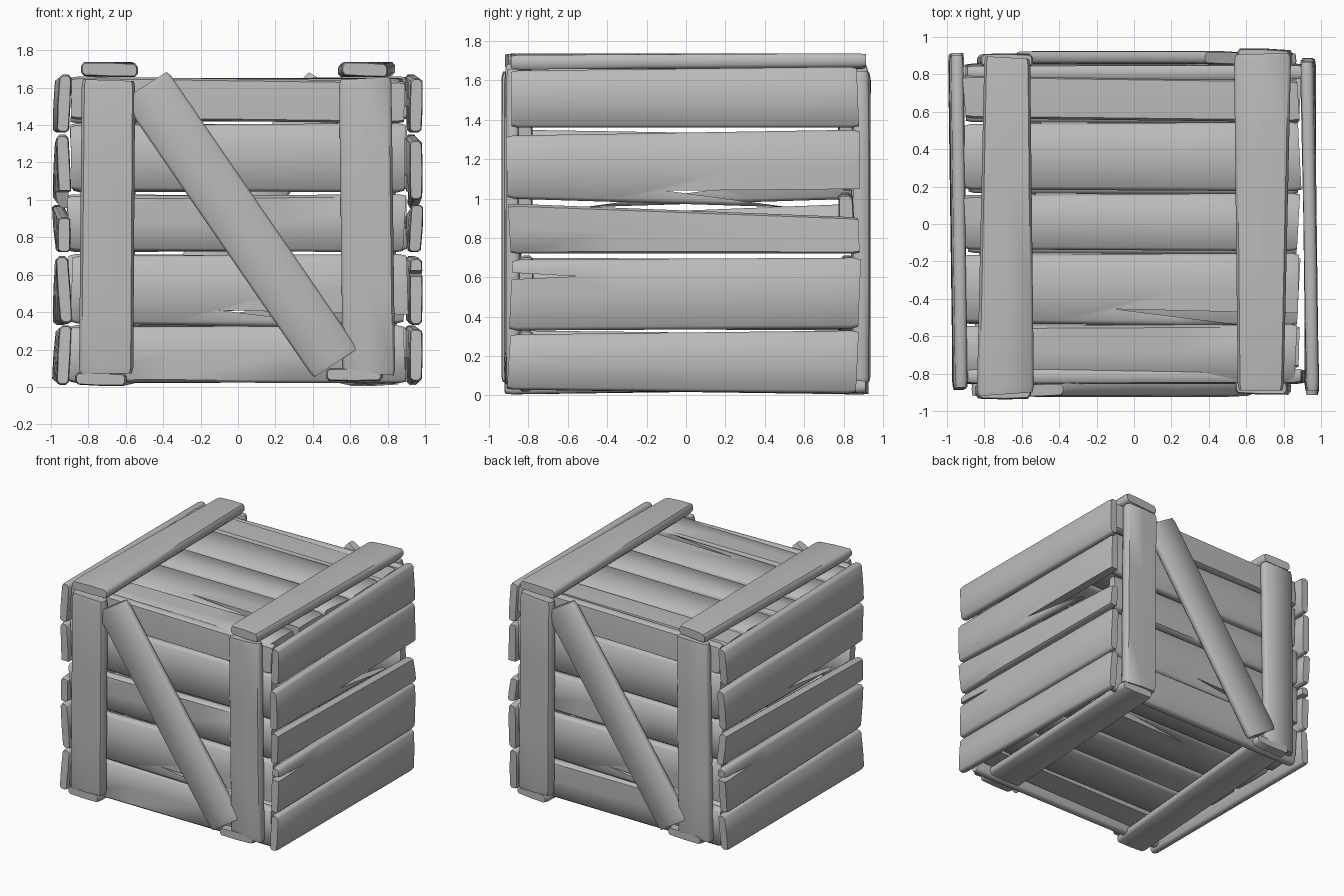
import bpy, bmesh, random
from math import radians
from mathutils import Matrix

random.seed(4)
cube = bpy.data.objects.get("Cube")
if cube:
    bpy.data.objects.remove(cube, do_unlink=True)

wood = bpy.data.materials.new("plain_grey_wood")
wood.use_nodes = True
wood.diffuse_color = (0.5, 0.5, 0.5, 1)
wood.node_tree.nodes["Principled BSDF"].inputs["Base Color"].default_value = (0.5, 0.5, 0.5, 1)

# Chamfered, slightly crowned cross-section: (across width, through thickness)
SECTION = [(0, .25), (0, .7), (.05, .95), (.5, 1.0), (.95, .95),
           (1, .7), (1, .25), (.95, .03), (.5, 0), (.05, .03)]
STATIONS = [0, .02, .3, .65, .98, 1]


def frame(u, v, w):
    """Matrix with length, width and outward directions as columns."""
    return Matrix((u, v, w)).transposed().to_4x4()


FRONT = frame((1, 0, 0), (0, 0, 1), (0, -1, 0))
SIDE = frame((0, 1, 0), (0, 0, 1), (1, 0, 0))
TOP = frame((1, 0, 0), (0, 1, 0), (0, 0, 1))
BOTTOM = frame((1, 0, 0), (0, -1, 0), (0, 0, -1))
TOP_LONG = frame((0, 1, 0), (-1, 0, 0), (0, 0, 1))
BOTTOM_LONG = frame((0, 1, 0), (1, 0, 0), (0, 0, -1))
FRONT_TALL = frame((0, 0, 1), (-1, 0, 0), (0, -1, 0))
DIAGONAL = frame((.565, 0, -.825), (.825, 0, .565), (0, -1, 0))
TURN = Matrix.Rotation(radians(180), 4, 'Z')


def make_object(name, bm, matrix):
    bmesh.ops.transform(bm, matrix=matrix, verts=bm.verts)
    bmesh.ops.recalc_face_normals(bm, faces=bm.faces)
    mesh = bpy.data.meshes.new(name)
    bm.to_mesh(mesh)
    bm.free()
    mesh.materials.append(wood)
    obj = bpy.data.objects.new(name, mesh)
    bpy.context.collection.objects.link(obj)
    return obj


def select_only(obj):
    bpy.ops.object.select_all(action='DESELECT')
    obj.select_set(True)
    bpy.context.view_layer.objects.active = obj


def cut_crack(obj, outline, matrix, depth):
    """Remove a splintered wedge from a plank."""
    bm = bmesh.new()
    face = bm.faces.new([bm.verts.new((u, v, depth[0] - .2)) for u, v in outline])
    out = bmesh.ops.extrude_face_region(bm, geom=[face])
    moved = [g for g in out["geom"] if isinstance(g, bmesh.types.BMVert)]
    bmesh.ops.translate(bm, verts=moved, vec=(0, 0, .5))
    cutter = make_object("crack_cutter", bm, matrix)
    cutter.hide_render = True
    mod = obj.modifiers.new("crack", 'BOOLEAN')
    mod.operation, mod.object, mod.solver = 'DIFFERENCE', cutter, 'EXACT'
    select_only(obj)
    bpy.ops.object.modifier_apply(modifier=mod.name)
    bpy.data.objects.remove(cutter, do_unlink=True)


def plank(name, matrix, length, low, high, depth, warp=.006, crack=None, lean=0):
    """Loft a worn plank; low, high give both ends of each long edge."""
    bm = bmesh.new()
    rings = []
    skew = [random.uniform(-.02, .02) for _ in range(2)]
    twist = [random.uniform(-warp, warp) for _ in range(2)]
    for i, t in enumerate(STATIONS):
        tip = i in (0, len(STATIONS) - 1)
        a = low[0] + (low[1] - low[0]) * t
        b = high[0] + (high[1] - high[0]) * t
        shrink = .86 if tip else 1
        roll = twist[0] + (twist[1] - twist[0]) * t
        ring = []
        for p, q in SECTION:
            p2, q2 = .5 + (p - .5) * (.95 if tip else 1), .5 + (q - .5) * shrink
            u = length[0] + (length[1] - length[0]) * t
            u += (skew[0] * (1 - t) + skew[1] * t) * (p - .5)
            w = depth[0] + (depth[1] - depth[0]) * q2 + roll * (p - .5) * 2 + lean * t
            ring.append(bm.verts.new((u, a + (b - a) * p2, w)))
        rings.append(ring)
    n = len(SECTION)
    for r, s in zip(rings, rings[1:]):
        for k in range(n):
            bm.faces.new((r[k], r[(k + 1) % n], s[(k + 1) % n], s[k]))
    bm.faces.new(rings[0])
    bm.faces.new(rings[-1])
    obj = make_object(name, bm, matrix)
    if crack:
        cut_crack(obj, crack, matrix, depth)
    select_only(obj)
    bpy.ops.object.shade_smooth_by_angle(angle=radians(52))


# Slat rows: low edge (start, end), high edge (start, end), crack outline
PANEL = [
    ((.025, .02), (.32, .33), None),
    ((.34, .31), (.70, .71), [(-.1, .41), (.42, .345), (1, .27), (1, .385)]),
    ((.73, .72), (1.02, 1.03), None),
    ((1.05, 1.04), (1.40, 1.41), None),
    ((1.43, 1.41), (1.66, 1.635), None),
]
SIDE_PANEL = [
    ((.03, .01), (.31, .33), None),
    ((.33, .34), (.69, .70), [(-1, .63), (-1, .585), (-.55, .605)]),
    ((.72, .72), (.975, .905), None),
    ((1.0, .945), (1.32, 1.35), [(-.1, 1.04), (.42, .97), (1, .89), (1, 1.05)]),
    ((1.36, 1.36), (1.65, 1.67), None),
]


def slats(name, matrix, rows, length, depth, shift=0, warp=.008, lean=0):
    for i, (low, high, crack) in enumerate(rows, 1):
        ends = [e + random.uniform(-.012, .012) for e in length]
        cut = crack and [(u, v + shift) for u, v in crack]
        plank(f"{name}_slat_{i}", matrix, ends, [v + shift for v in low],
              [v + shift for v in high], depth, warp, cut, lean)


# Four walls and their outer braces
for face, flank, turn in (("front", "left", Matrix()), ("back", "right", TURN)):
    slats(face, turn @ FRONT, PANEL, (-.9, .9), (.775, .855))
    slats(flank, turn @ SIDE, SIDE_PANEL, (-.9, .88), (.917, .988), warp=.012, lean=-.022)
    plank(face + "_batten_a", turn @ FRONT_TALL, (.07, 1.64), (.56, .55), (.85, .835), (.85, .938))
    plank(face + "_batten_b", turn @ FRONT_TALL, (.07, 1.65), (-.84, -.82), (-.56, -.54), (.838, .912))
    plank(face + "_diagonal_brace", turn @ DIAGONAL, (-1.61, .19), (.355, .36), (.645, .645), (.852, .924))

# Lid and floor
slats("lid", TOP, PANEL, (-.92, .875), (1.57, 1.65), -.865)
slats("floor", BOTTOM, PANEL, (-.9, .88), (-.165, -.085), -.865)
for side, turn in (("right", Matrix()), ("left", TURN)):
    plank(side + "_lid_batten", turn @ TOP_LONG, (-.91, .89), (.535, .555), (.84, .8), (1.658, 1.737))
    plank(side + "_floor_batten", turn @ BOTTOM_LONG, (-.92, .91), (-.87, -.77), (-.6, -.47),
          (-.075, -.005), lean=-.025)
